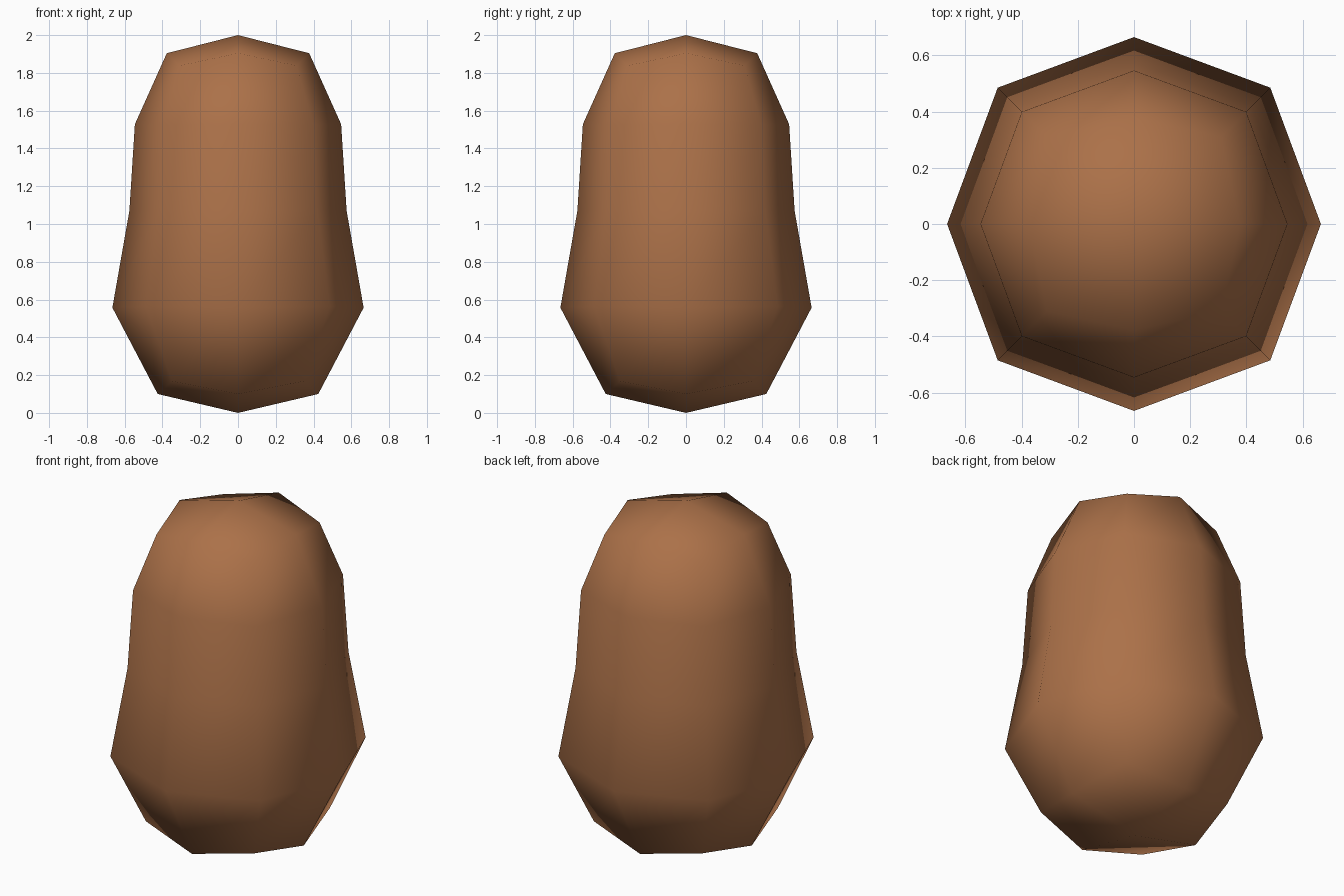
import bpy, bmesh, math

if "Cube" in bpy.data.objects:
    bpy.data.objects.remove(bpy.data.objects["Cube"])

# One flat brown
brown = bpy.data.materials.new("brown")
brown.diffuse_color = (0.41, 0.165, 0.066, 1)
brown.use_nodes = True
brown.node_tree.nodes["Principled BSDF"].inputs["Base Color"].default_value = brown.diffuse_color

# Rings from bottom to top: (reach on axes, z on axes, corner x = y, z at corners)
RINGS = [
    (0.425, 0.10, 0.350, 0.168),
    (0.665, 0.557, 0.485, 0.563),
    (0.575, 1.07, 0.420, 1.07),
    (0.546, 1.528, 0.399, 1.523),
    (0.377, 1.904, 0.310, 1.838),
]

bm = bmesh.new()


def ring(axis, z_axis, corner, z_corner):
    verts = []
    for i in range(8):
        a = i * math.pi / 4
        r, z = (corner * math.sqrt(2), z_corner) if i % 2 else (axis, z_axis)
        verts.append(bm.verts.new((r * math.cos(a), r * math.sin(a), z)))
    return verts


def cap(verts, z):
    # four quads meeting at a raised centre point
    centre = bm.verts.new((0, 0, z))
    for i in range(0, 8, 2):
        bm.faces.new((centre, verts[i], verts[i + 1], verts[(i + 2) % 8]))


# Rounded body: side walls, then the two caps
rings = [ring(*r) for r in RINGS]
for low, high in zip(rings, rings[1:]):
    for i in range(8):
        j = (i + 1) % 8
        bm.faces.new((low[i], low[j], high[j], high[i]))
cap(rings[0], 0.0)
cap(rings[-1], 2.0)
bmesh.ops.recalc_face_normals(bm, faces=bm.faces[:])

# Smooth shading all over
for f in bm.faces:
    f.smooth = True

mesh = bpy.data.meshes.new("rounded_body")
bm.to_mesh(mesh)
bm.free()
mesh.materials.append(brown)
body = bpy.data.objects.new("rounded_body", mesh)
bpy.context.collection.objects.link(body)
